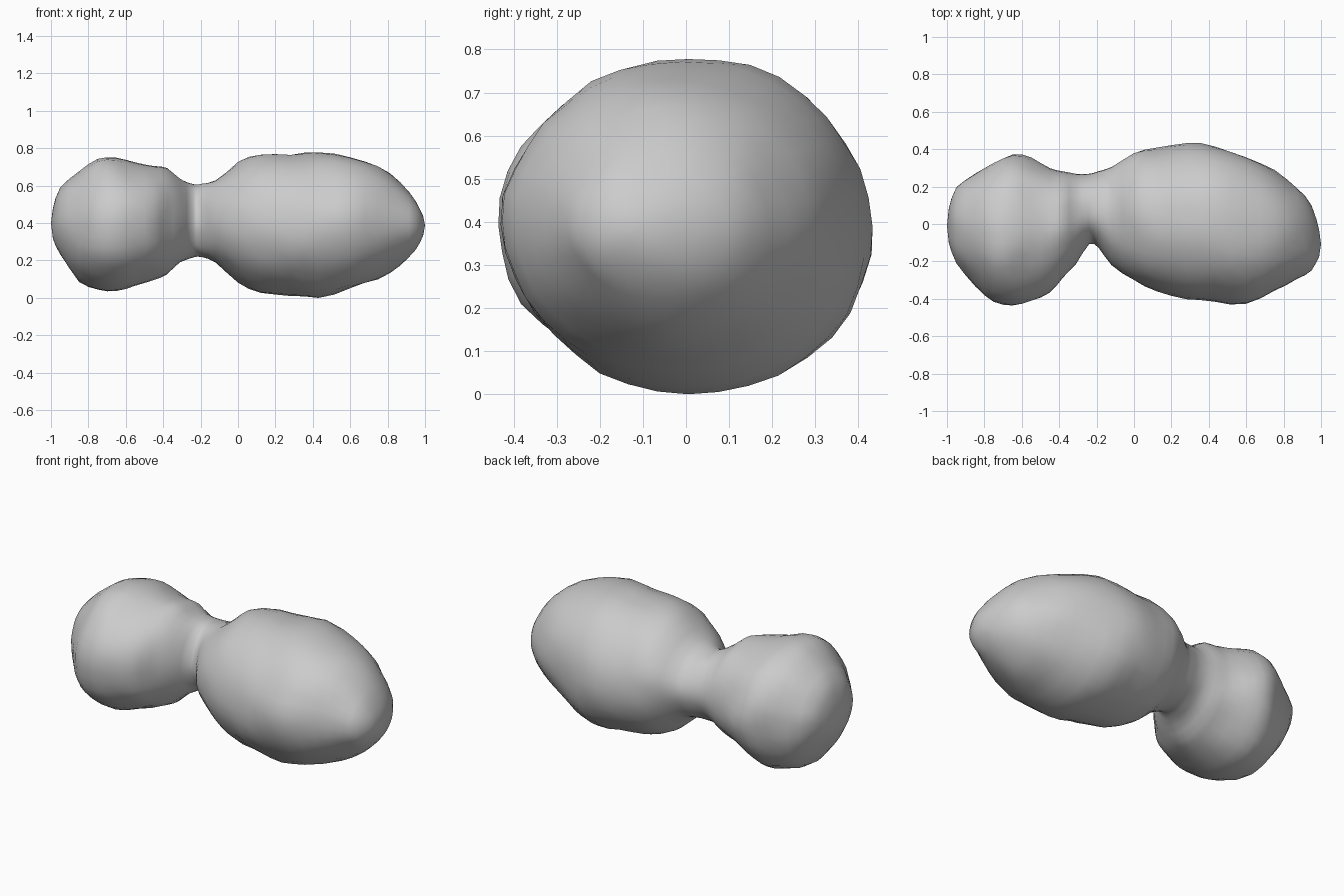
import bpy, bmesh, math
from mathutils import Vector, noise

cube = bpy.data.objects.get("Cube")
if cube:
    bpy.data.objects.remove(cube, do_unlink=True)

# Cross-sections along the body, in hundredths: x, back y, front y, top z, bottom z
SECTIONS = [
    (-99, 8, -10, 49, 33), (-95, 19, -21, 60, 24), (-85, 28, -33, 68, 10),
    (-75, 33, -41, 75, 5), (-65, 37, -43, 76, 4), (-55, 35, -41, 73, 7),
    (-45, 30, -36, 71, 11), (-38, 28, -29, 70, 14), (-31, 27, -22, 64, 20),
    (-24, 27, -11, 61, 22), (-19, 28, -13, 61, 22), (-12, 30, -22, 63, 20),
    (0, 38, -30, 73, 9), (12, 41, -36, 77, 4), (28, 43, -40, 78, 2),
    (43, 42, -41, 79, 0), (60, 36, -42, 76, 6), (75, 28, -36, 71, 11),
    (87, 19, -29, 62, 18), (95, 9, -25, 53, 26), (99, -4, -18, 45, 34),
]
SIDES = 36
STEPS = 2


def blend(a, b, c, d, t):
    """Smooth curve from b to c through four neighbouring sections."""
    return (b * 2 + (c - a) * t + (a * 2 - b * 5 + c * 4 - d) * t ** 2
            + (b * 3 - a - c * 3 + d) * t ** 3) / 2


def smooth_sections(rows):
    last = len(rows) - 1
    for i in range(last):
        near = [rows[max(0, min(last, i + k))] for k in (-1, 0, 1, 2)]
        for s in range(STEPS):
            yield [blend(*values, s / STEPS) / 100 for values in zip(*near)]
    yield [value / 100 for value in rows[-1]]


def roughen(point, axis):
    """Push a surface point in or out to make shallow dents and swellings."""
    outward = (point - axis).normalized()
    broad = noise.noise(point * 4)
    fine = noise.noise(point * 9 + Vector((3, 7, 1)))
    return point + outward * (broad * 0.014 + fine * 0.009)


# Two-lobed body joined by a narrow neck
bm = bmesh.new()
rings = []
for x, back, front, top, bottom in smooth_sections(SECTIONS):
    axis = Vector((x, (back + front) / 2, (top + bottom) / 2))
    ring = []
    for k in range(SIDES):
        angle = math.tau * k / SIDES
        offset = Vector((0, math.cos(angle) * (back - front) / 2,
                         math.sin(angle) * (top - bottom) / 2))
        ring.append(bm.verts.new(roughen(axis + offset, axis)))
    rings.append(ring)

for first, second in zip(rings, rings[1:]):
    for k in range(SIDES):
        n = (k + 1) % SIDES
        bm.faces.new((first[k], first[n], second[n], second[k]))

# Rounded tips
for ring, tip_x in ((rings[0], -1), (rings[-1], 1)):
    centre = sum((v.co for v in ring), Vector()) / SIDES
    tip = bm.verts.new((tip_x, centre.y, centre.z))
    for k in range(SIDES):
        bm.faces.new((ring[k], ring[(k + 1) % SIDES], tip))

bmesh.ops.recalc_face_normals(bm, faces=bm.faces)
lowest = min(v.co.z for v in bm.verts)
for v in bm.verts:
    v.co.z -= lowest
mesh = bpy.data.meshes.new("two_lobed_rock")
bm.to_mesh(mesh)
bm.free()
rock = bpy.data.objects.new("two_lobed_rock", mesh)
bpy.context.collection.objects.link(rock)

# Plain grey stone
stone = bpy.data.materials.new("grey_stone")
stone.use_nodes = True
colour = (0.6, 0.6, 0.6, 1)
stone.diffuse_color = colour
stone.node_tree.nodes["Principled BSDF"].inputs["Base Color"].default_value = colour
mesh.materials.append(stone)

bpy.context.view_layer.objects.active = rock
rock.select_set(True)
bpy.ops.object.shade_smooth()
